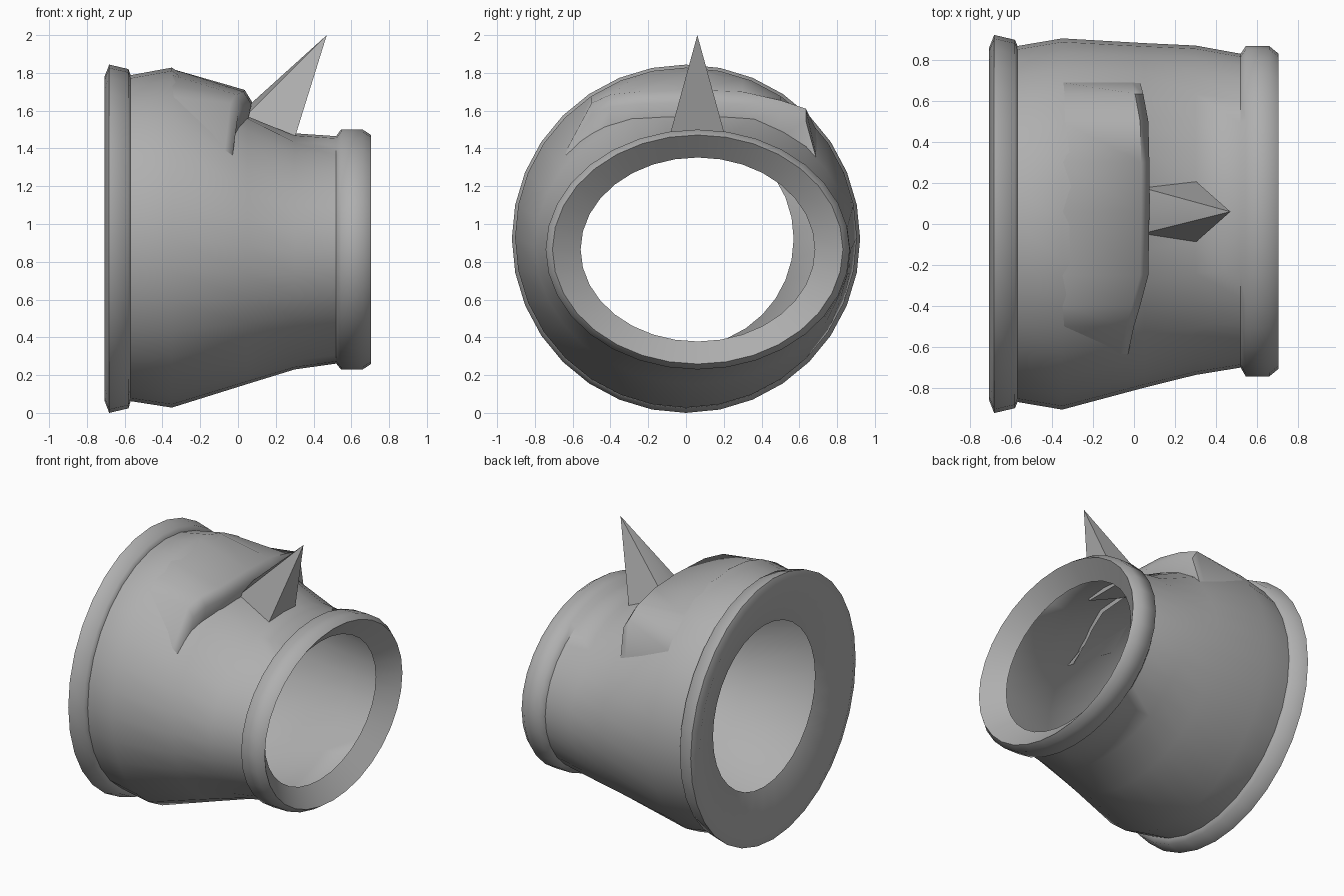
import bpy, math

if "Cube" in bpy.data.objects:
    bpy.data.objects.remove(bpy.data.objects["Cube"])

SEG = 32
GREY = bpy.data.materials.new("mid_grey")
GREY.diffuse_color = (0.43, 0.43, 0.43, 1)
GREY.use_nodes = True
GREY.node_tree.nodes["Principled BSDF"].inputs["Base Color"].default_value = GREY.diffuse_color


def make(name, verts, faces, angle=60, fix=True):
    mesh = bpy.data.meshes.new(name)
    mesh.from_pydata(verts, [], faces)
    mesh.materials.append(GREY)
    obj = bpy.data.objects.new(name, mesh)
    bpy.context.collection.objects.link(obj)
    bpy.ops.object.select_all(action='DESELECT')
    obj.select_set(True)
    bpy.context.view_layer.objects.active = obj
    if fix:
        bpy.ops.object.mode_set(mode='EDIT')
        bpy.ops.mesh.select_all(action='SELECT')
        bpy.ops.mesh.normals_make_consistent(inside=False)
        bpy.ops.object.mode_set(mode='OBJECT')
    bpy.ops.object.shade_smooth_by_angle(angle=math.radians(angle))
    return obj


def loft(name, stations, clamp=None):
    """Open shell of elliptical rings: (x, centre y, centre z, radius y, radius z)."""
    verts, faces = [], []
    for i, (x, cy, cz, ry, rz) in enumerate(stations):
        for k in range(SEG):
            a = 2 * math.pi * k / SEG
            z = cz + rz * math.sin(a)
            if clamp and i in clamp:
                z = min(z, clamp[i])
            verts.append((x, cy + ry * math.cos(a), z))
    for i in range(len(stations) - 1):
        for k in range(SEG):
            m = (k + 1) % SEG
            a, b = i * SEG, (i + 1) * SEG
            faces.append((a + k, a + m, b + m, b + k))
    return make(name, verts, faces, fix=False)


# Thin tapered sleeve: dished large end, rim, tapered wall, rim, dished small end
large_end = [(x, 0, 0.922, r, r) for x, r in
             [(-0.61, 0.57), (-0.706, 0.86), (-0.682, 0.922), (-0.58, 0.898)]]
wall = [(-0.568, 0, 0.925, 0.868, 0.863),
        (-0.35, 0, 0.928, 0.905, 0.90),
        (0.05, 0.042, 0.884, 0.84, 0.731),
        (0.30, 0.067, 0.855, 0.803, 0.625),
        (0.52, 0.065, 0.863, 0.765, 0.602)]
small_end = [(x, 0.062, 0.865, 0.805 - d, 0.635 - d * 0.8) for x, d in
             [(0.545, 0), (0.66, 0), (0.704, 0.036), (0.60, 0.185)]]
loft("tapered_sleeve", large_end + wall + small_end, {6: 1.57})


def body_z(x, y):
    """Height of the untrimmed sleeve above (x, y)."""
    t = (x + 0.35) / 0.65
    cy, cz, ry, rz = 0.067 * t, 0.928 - 0.073 * t, 0.905 - 0.102 * t, 0.90 - 0.275 * t
    return cz + rz * math.sqrt(1 - ((y - cy) / ry) ** 2)


# Overhanging lip: one cross-section per y position, ends blended into the sleeve
verts, faces = [], []
rows = [(-0.50, 0.0, 1.64), (-0.40, 0.03, 1.685), (-0.25, 0.07, 1.70),
        (0.06, 0.075, 1.71), (0.30, 0.075, 1.70), (0.50, 0.07, 1.655), (0.635, 0.045, 1.61)]


def blend_row(y, x):
    return [(px, y, body_z(px, y) - 0.01) for px in (-0.35, x - 0.04, x, x + 0.05)]


verts += blend_row(-0.64, -0.03)
for y, x, z in rows:
    low = min(1.55, body_z(x + 0.03, y) - 0.01)
    verts += [(-0.35, y, body_z(-0.35, y) - 0.005), (x - 0.04, y, z),
              (x, y, z - 0.065), (x - 0.02, y, low)]
verts += blend_row(0.69, 0.03)
P, n = 4, len(rows) + 2
for i in range(n - 1):
    for k in range(P - 1):
        faces.append((i * P + k, i * P + k + 1, (i + 1) * P + k + 1, (i + 1) * P + k))
make("overhanging_lip", verts, [f[::-1] for f in faces], 50, fix=False)

# Leaning spike rising from under the lip
make("spike", [(0.03, -0.05, 1.56), (0.03, 0.18, 1.56), (0.30, 0.21, 1.455),
               (0.30, -0.09, 1.455), (0.47, 0.06, 2.0), (0.06, 0.065, 1.63)],
     [(0, 1, 2, 3), (2, 3, 4), (1, 2, 4), (3, 0, 4), (0, 5, 4), (5, 1, 4), (0, 1, 5)], 60)
